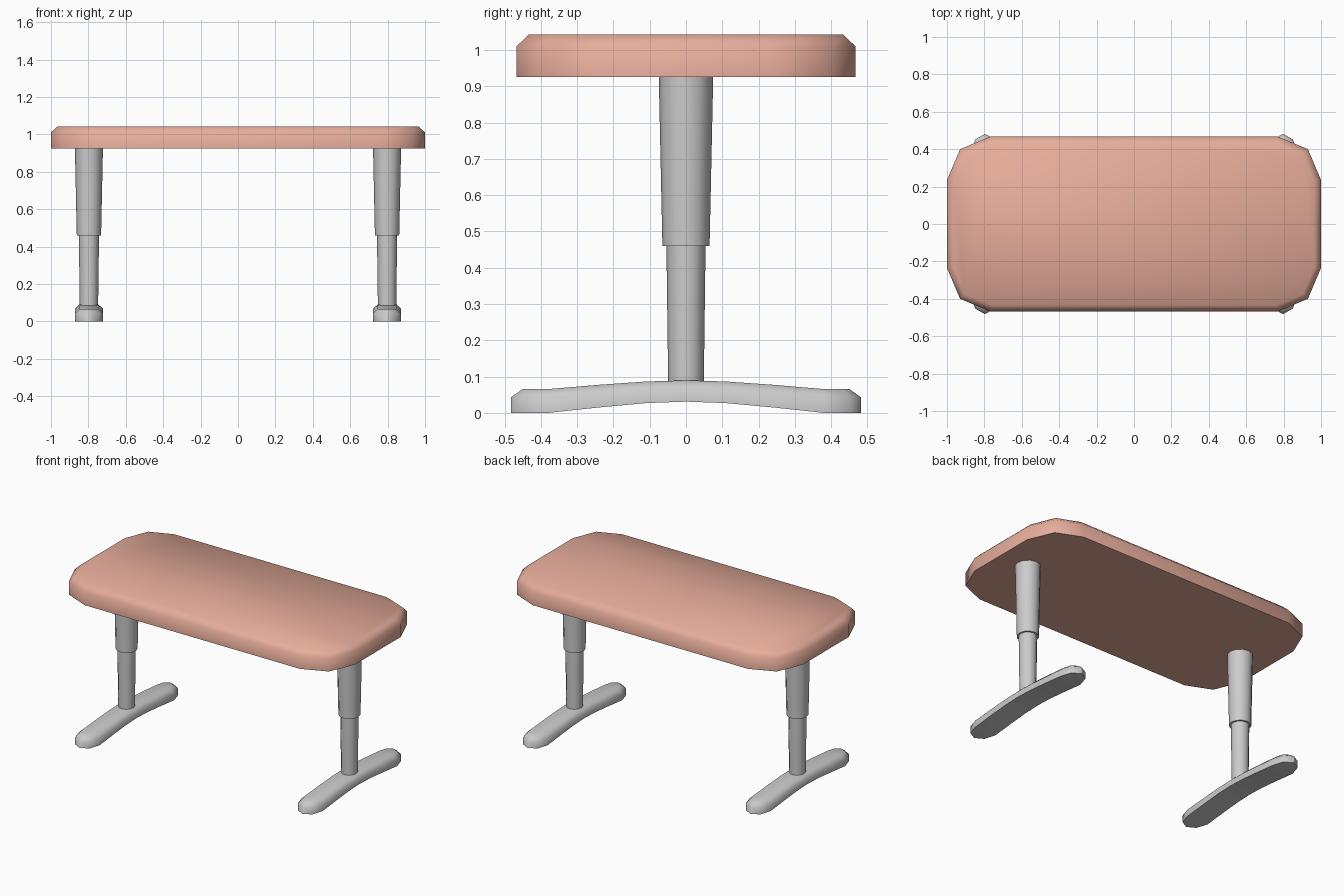
import bpy, bmesh, math

if "Cube" in bpy.data.objects:
    bpy.data.objects.remove(bpy.data.objects["Cube"])

LEG_X = 0.797


def finish(obj, angle=60):
    bpy.ops.object.select_all(action='DESELECT')
    obj.select_set(True)
    bpy.context.view_layer.objects.active = obj
    bpy.ops.object.shade_smooth_by_angle(angle=math.radians(angle))


def add_object(name, bm, loc=(0, 0, 0)):
    bmesh.ops.remove_doubles(bm, verts=bm.verts, dist=1e-5)
    bmesh.ops.recalc_face_normals(bm, faces=bm.faces)
    mesh = bpy.data.meshes.new(name)
    bm.to_mesh(mesh)
    bm.free()
    obj = bpy.data.objects.new(name, mesh)
    obj.location = loc
    bpy.context.collection.objects.link(obj)
    finish(obj)
    return obj


def outline(quarter):
    # Mirror a quarter outline into a closed loop
    half = quarter + [(-x, y) for x, y in reversed(quarter)]
    return half + [(-x, -y) for x, y in half]


# Tabletop: clipped-corner slab with a chamfered upper rim
outer = outline([(1.0, 0.235), (0.93, 0.40), (0.77, 0.467)])
inner = outline([(0.966, 0.225), (0.905, 0.376), (0.76, 0.434)])
bm = bmesh.new()
rings = [[bm.verts.new((x, y, z)) for x, y in pts]
         for pts, z in ((outer, 0.925), (outer, 1.01), (inner, 1.042))]
for a, b in zip(rings, rings[1:]):
    for i in range(len(a)):
        j = (i + 1) % len(a)
        bm.faces.new((a[i], a[j], b[j], b[i]))
bm.faces.new(rings[0])
bm.faces.new(rings[-1])
top = add_object("tabletop", bm)
mat = bpy.data.materials.new("warm_brown")
mat.diffuse_color = (0.8, 0.42, 0.33, 1)
mat.use_nodes = True
mat.node_tree.nodes["Principled BSDF"].inputs["Base Color"].default_value = mat.diffuse_color
top.data.materials.append(mat)


# Feet: arched bars with rounded tips, lofted along y
# Each station: y, half width, y of upper rim, half width of upper rim, lift
STATIONS = [(0.482, 0.0005, 0.45, 0.0005, 0), (0.452, 0.053, 0.43, 0.036, 0),
            (0.38, 0.075, 0.375, 0.051, 0), (0.24, 0.075, 0.24, 0.051, 0.015),
            (0.11, 0.075, 0.11, 0.051, 0.027), (0, 0.075, 0, 0.051, 0.031)]


def make_foot(name, x):
    bm = bmesh.new()
    sts = STATIONS + [(-y, w, -yt, wt, l)
                      for y, w, yt, wt, l in reversed(STATIONS[:-1])]
    loops = []
    for y, w, yt, wt, l in sts:
        pts = [(-w, y, l), (w, y, l), (w, y, 0.043 + l * 0.8),
               (wt, yt, 0.066 + l * 0.76), (-wt, yt, 0.066 + l * 0.76),
               (-w, y, 0.043 + l * 0.8)]
        loops.append([bm.verts.new(p) for p in pts])
    for a, b in zip(loops, loops[1:]):
        for i in range(6):
            j = (i + 1) % 6
            bm.faces.new((a[i], a[j], b[j], b[i]))
    bm.faces.new(loops[0])
    bm.faces.new(loops[-1])
    add_object(name, bm, (x, 0, 0))


# Legs: two telescoping tapered tubes
def make_tube(name, x, z0, z1, r0, r1):
    bpy.ops.mesh.primitive_cone_add(vertices=12, radius1=r0, radius2=r1,
                                    depth=z1 - z0, location=(x, 0, (z0 + z1) / 2))
    obj = bpy.context.object
    obj.name = name
    finish(obj)


for side, s in (("left", -1), ("right", 1)):
    make_foot(side + "_foot", s * LEG_X)
    make_tube(side + "_lower_leg", s * LEG_X, 0.075, 0.465, 0.049, 0.054)
    make_tube(side + "_upper_leg", s * LEG_X, 0.46, 0.926, 0.065, 0.075)
